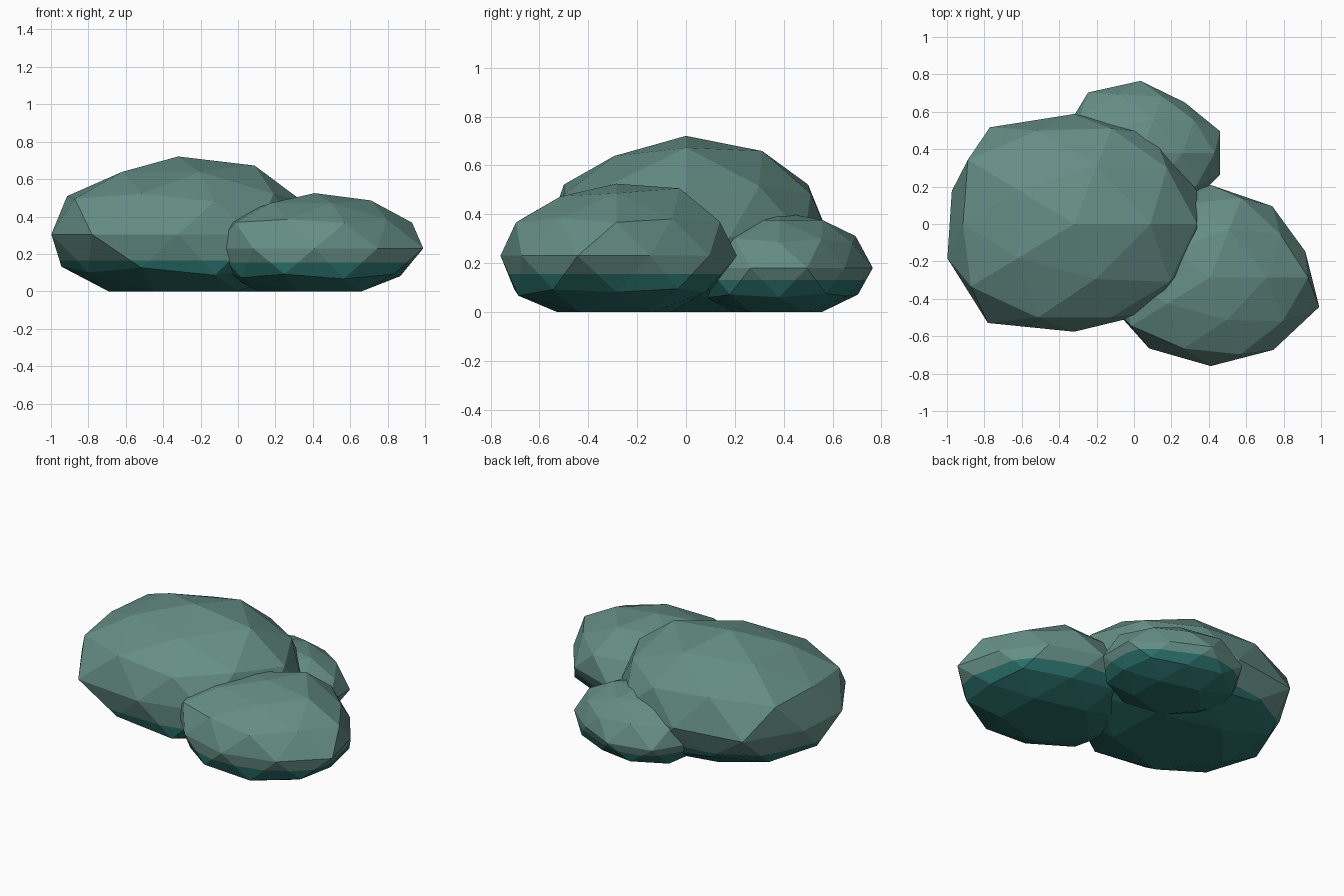
import bpy, bmesh, math, random

if "Cube" in bpy.data.objects:
    bpy.data.objects.remove(bpy.data.objects["Cube"])

random.seed(4)


def material(name, rgb):
    m = bpy.data.materials.new(name)
    m.diffuse_color = (*rgb, 1)
    m.use_nodes = True
    m.node_tree.nodes["Principled BSDF"].inputs["Base Color"].default_value = m.diffuse_color
    return m


STONE = material("grey green stone", (0.13, 0.27, 0.235))
WET = material("dark teal wet base", (0.022, 0.155, 0.14))


def rock(name, centre, radii, top, crown, shoulder, side, equator, waterline):
    """Lumpy icosphere: each ring of vertices gets its own radial factors,
    listed counter-clockwise from +x; the underside is pressed flat."""
    bm = bmesh.new()
    bmesh.ops.create_icosphere(bm, subdivisions=2, radius=1)
    for v in bm.verts:
        z = v.co.z
        turn = math.degrees(math.atan2(v.co.y, v.co.x)) % 360
        if z > 0.95:
            f = top
        elif z > 0.7:
            f = crown[round(turn / 72) % 5]
        elif z > 0.49:
            f = shoulder[round((turn - 36) / 72) % 5]
        elif z > 0.2:
            f = side[round(turn / 72) % 5]
        elif z > -0.2:
            f = equator[round((turn - 18) / 36) % 10]
        else:
            f = random.uniform(0.95, 1.07)
        v.co = [c + r * f * p for c, r, p in zip(centre, radii, v.co)]
        v.co.z = max(v.co.z, 0)
    # wet band at the foot
    bmesh.ops.bisect_plane(bm, geom=bm.verts[:] + bm.edges[:] + bm.faces[:],
                           plane_co=(0, 0, waterline), plane_no=(0, 0, 1))
    for face in bm.faces:
        face.material_index = int(face.calc_center_median().z < waterline)
    bmesh.ops.recalc_face_normals(bm, faces=bm.faces[:])
    me = bpy.data.meshes.new(name)
    bm.to_mesh(me)
    bm.free()
    me.materials.append(STONE)
    me.materials.append(WET)
    bpy.context.collection.objects.link(bpy.data.objects.new(name, me))


rock("large_rock", (-0.32, 0, 0.305), (0.72, 0.60, 0.40), 1.04,
     crown=[1.08, 1.04, 0.98, 0.98, 0.98],
     shoulder=[1.0, 1.03, 0.97, 1.03, 1.03],
     side=[1.02, 1.0, 1.09, 1.06, 0.98],
     equator=[0.96, 1.0, 0.98, 1.065, 0.955, 0.99, 1.09, 0.96, 0.98, 0.96],
     waterline=0.165)

rock("front_rock", (0.41, -0.285, 0.23), (0.56, 0.47, 0.295), 1.0,
     crown=[1.02, 1.1, 0.95, 0.97, 0.97],
     shoulder=[0.97, 1.03, 1.0, 1.0, 1.0],
     side=[1.04, 1.06, 1.05, 1.05, 1.03],
     equator=[0.95, 1.0, 1.05, 1.0, 1.0, 1.01, 1.0, 1.01, 1.02, 1.09],
     waterline=0.155)

rock("back_rock", (0.035, 0.38, 0.18), (0.43, 0.36, 0.23), 1.0,
     crown=[1.0, 1.0, 1.0, 1.0, 1.0],
     shoulder=[0.97, 1.08, 1.0, 1.0, 1.0],
     side=[1.03, 0.98, 1.04, 1.0, 1.0],
     equator=[1.04, 0.93, 1.07, 1.11, 1.0, 1.0, 1.0, 1.0, 1.0, 1.04],
     waterline=0.13)
